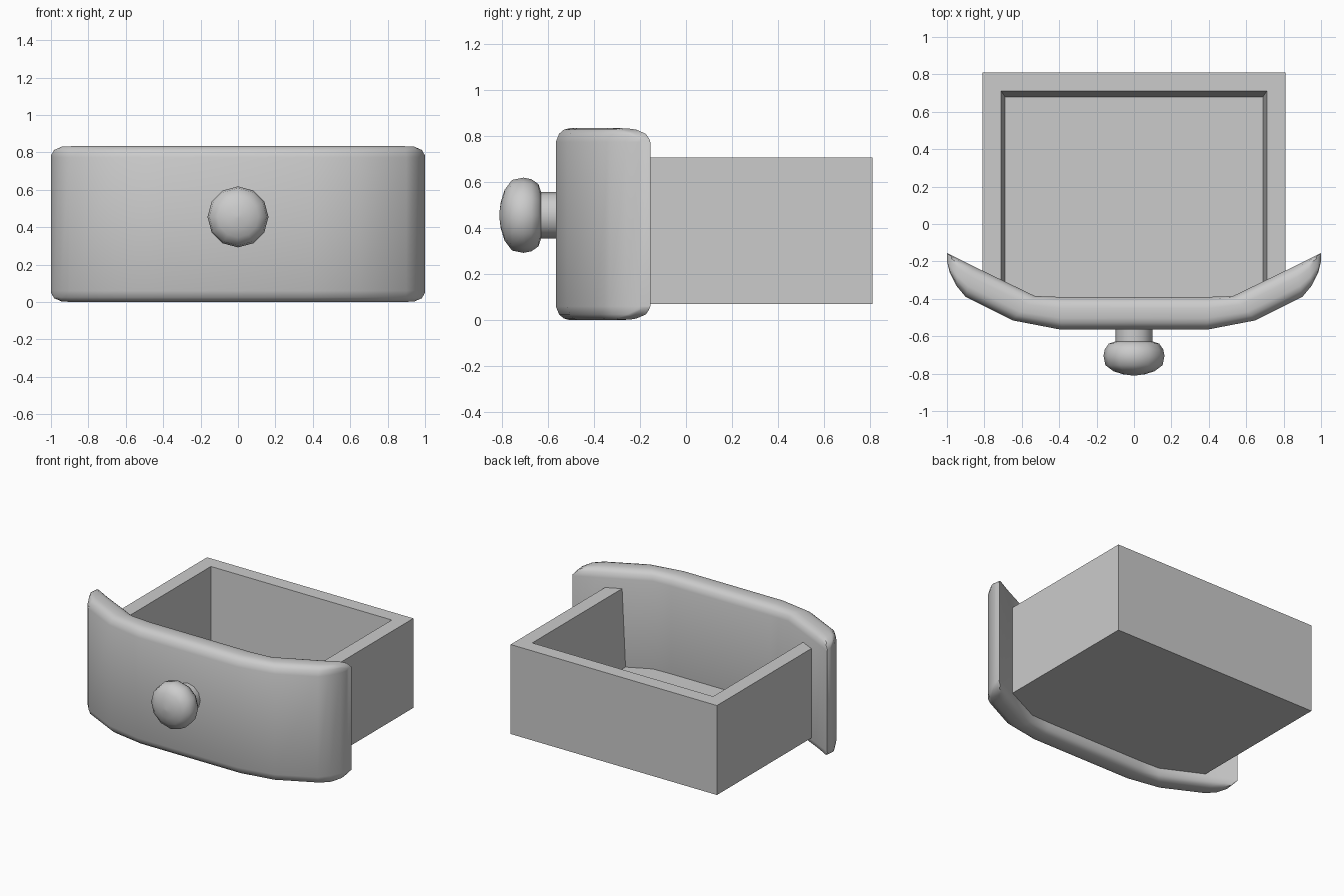
import bpy, bmesh, math

if "Cube" in bpy.data.objects:
    bpy.data.objects.remove(bpy.data.objects["Cube"], do_unlink=True)

grey = bpy.data.materials.new("plain grey")
grey.use_nodes = True
grey.diffuse_color = (0.6, 0.6, 0.6, 1)
grey.node_tree.nodes["Principled BSDF"].inputs["Base Color"].default_value = (0.6, 0.6, 0.6, 1)


def finish(bm, name, smooth=None):
    bmesh.ops.recalc_face_normals(bm, faces=bm.faces)
    mesh = bpy.data.meshes.new(name)
    bm.to_mesh(mesh)
    bm.free()
    mesh.materials.append(grey)
    obj = bpy.data.objects.new(name, mesh)
    bpy.context.collection.objects.link(obj)
    if smooth:
        bpy.ops.object.select_all(action='DESELECT')
        obj.select_set(True)
        bpy.context.view_layer.objects.active = obj
        bpy.ops.object.shade_smooth_by_angle(angle=math.radians(smooth))
    return obj


def loft(bm, rings):
    """Skin closed rings of points and cap both ends."""
    loops = [[bm.verts.new(p) for p in ring] for ring in rings]
    for a, b in zip(loops, loops[1:]):
        for i in range(len(a)):
            j = (i + 1) % len(a)
            bm.faces.new((a[i], a[j], b[j], b[i]))
    bm.faces.new(loops[0])
    bm.faces.new(loops[-1])


# Bowed front panel: each station is front x, y, back x, y and end rounding
stations = [(0.39, -0.565, 0.39, -0.39, 0), (0.65, -0.515, 0.53, -0.385, 0),
            (0.90, -0.39, 0.86, -0.225, 0), (0.95, -0.33, 0.93, -0.19, 0.003),
            (0.985, -0.26, 0.975, -0.168, 0.02), (1.0, -0.20, 1.0, -0.155, 0.05)]
stations = [(-a, b, -c, d, e) for a, b, c, d, e in reversed(stations)] + stations
# Rounding of the long edges: fraction of thickness, drop from the edge
edge = [(0, 0.06), (0.08, 0.025), (0.2, 0.007), (0.35, 0),
        (0.65, 0), (0.82, 0.007), (0.94, 0.025), (1, 0.06)]
HEIGHT = 0.833
rings = []
for fx, fy, bx, by, inset in stations:
    top = [(fx + (bx - fx) * t, fy + (by - fy) * t, HEIGHT - max(d, inset)) for t, d in edge]
    rings.append(top + [(x, y, HEIGHT - z) for x, y, z in reversed(top)])
bm = bmesh.new()
loft(bm, rings)
finish(bm, "front_panel", 40)

# Open box with slightly tapering inner walls
FRONT, BACK, LOW, HIGH, FLOOR = -0.40, 0.81, 0.07, 0.705, 0.15


def rect(half, back, z):
    return [(-half, FRONT, z), (half, FRONT, z), (half, back, z), (-half, back, z)]


bm = bmesh.new()
loft(bm, [rect(0.81, BACK, LOW), rect(0.81, BACK, HIGH),
          rect(0.71, 0.71, HIGH), rect(0.69, 0.68, FLOOR)])
bmesh.ops.dissolve_degenerate(bm, dist=0.0001, edges=bm.edges)
finish(bm, "drawer_box")


# Turned knob and its stem, along the y axis
def turned(name, profile, sides, angle):
    rings = [[(r * math.sin(math.tau * i / sides), y,
               0.455 + r * math.cos(math.tau * i / sides)) for i in range(sides)]
             for y, r in profile]
    bm = bmesh.new()
    loft(bm, rings)
    finish(bm, name, angle)


turned("knob_stem", [(-0.54, 0.1), (-0.64, 0.1)], 12, 40)
turned("knob", [(-0.625, 0.09), (-0.64, 0.135), (-0.67, 0.156), (-0.705, 0.163),
                (-0.755, 0.153), (-0.787, 0.11), (-0.803, 0.06), (-0.81, 0.01)], 12, 60)
